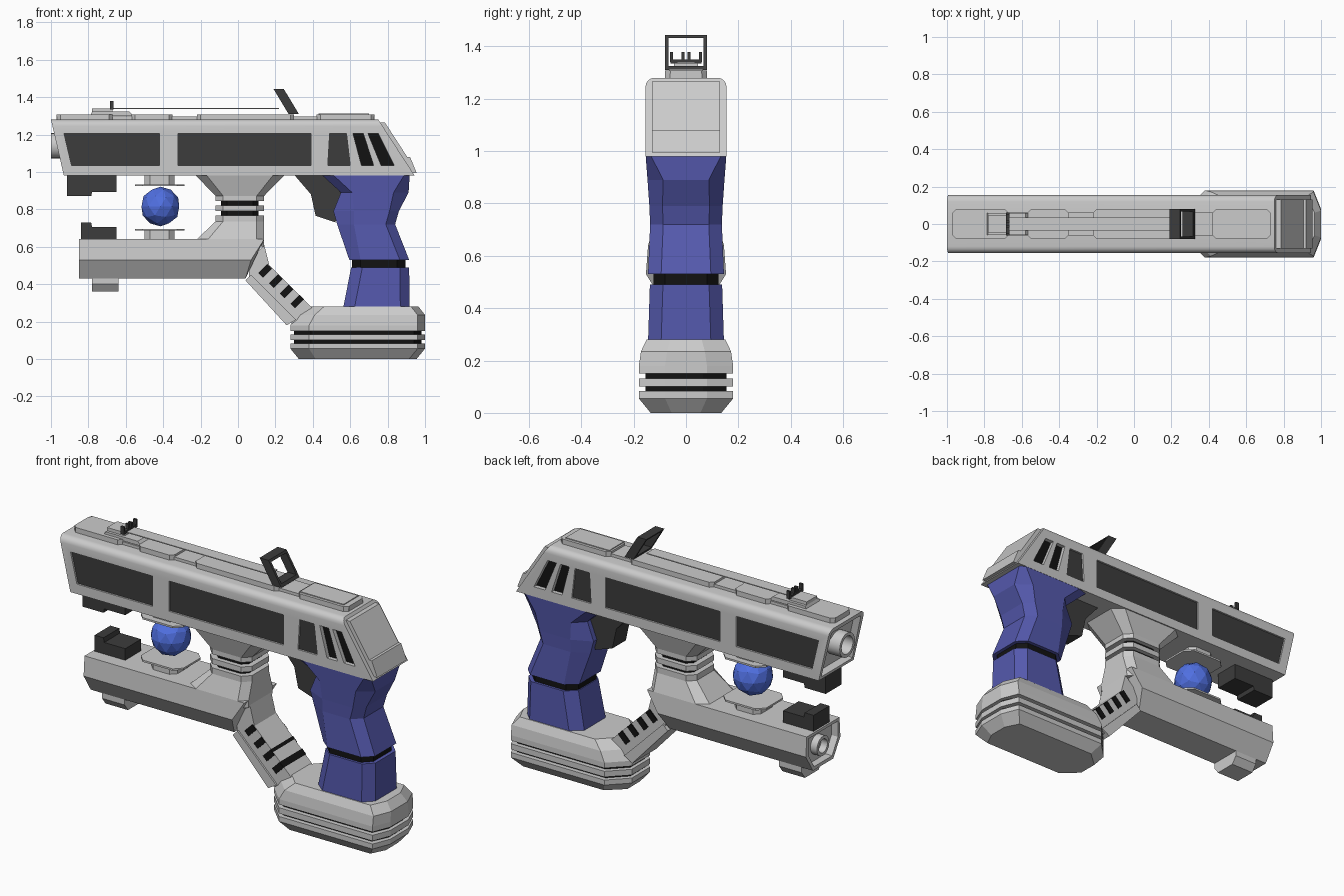
import bpy, bmesh, math


def material(name, rgb):
    m = bpy.data.materials.new(name)
    m.diffuse_color = (*rgb, 1)
    return m


DARK = material("dark_grey", (0.045, 0.045, 0.045))
BLACK = material("black", (0.006, 0.006, 0.006))
BLUE = material("grip_blue", (0.09, 0.1, 0.42))
ORB = material("orb_blue", (0.08, 0.16, 0.75))


def loft(name, rings, mat=None, recess=None, smooth=False):
    """Skin a list of equal-length point rings and cap both ends."""
    bm = bmesh.new()
    vs = [[bm.verts.new(p) for p in r] for r in rings]
    n = len(rings[0])
    for a, b in zip(vs, vs[1:]):
        for i in range(n):
            bm.faces.new((a[i], a[(i + 1) % n], b[(i + 1) % n], b[i]))
    cap = bm.faces.new(vs[0])
    bm.faces.new(vs[-1])
    bmesh.ops.recalc_face_normals(bm, faces=bm.faces)
    if recess:
        bmesh.ops.inset_individual(bm, faces=[cap], thickness=recess[0])
        bmesh.ops.inset_individual(bm, faces=[cap], thickness=0.001, depth=-recess[1])
    bmesh.ops.remove_doubles(bm, verts=bm.verts, dist=1e-5)
    me = bpy.data.meshes.new(name)
    bm.to_mesh(me)
    bm.free()
    ob = bpy.data.objects.new(name, me)
    bpy.context.collection.objects.link(ob)
    if mat:
        me.materials.append(mat)
    if smooth:
        shade(ob)
    return ob


def shade(ob):
    bpy.ops.object.select_all(action='DESELECT')
    ob.select_set(True)
    bpy.context.view_layer.objects.active = ob
    bpy.ops.object.shade_smooth_by_angle(angle=math.radians(35))


def prism(name, pts, y0, y1, mat=None):
    """Side profile (x, z) extruded along y."""
    return loft(name, [[(x, y, z) for x, z in pts] for y in (y0, y1)], mat)


def stack(name, secs, mat=None):
    """Chamfered rectangles stacked in z: (z, x0, x1, half width, front, back, side chamfer)."""
    rings = []
    for z, x0, x1, w, cf, cb, cy in secs:
        half = [(x0, -w + cy), (x0 + cf, -w), (x1 - cb, -w), (x1, -w + cy)]
        rings.append([(x, y, z) for x, y in half] + [(x, -y, z) for x, y in half[::-1]])
    return loft(name, rings, mat)


def block(name, x0, x1, w, z0, z1, mat=None, c=0):
    return stack(name, [(z, x0, x1, w, c, c, c) for z in (z0, z1)], mat)


def tube(name, x0, x1, z, r, ri):
    prof = [(x1, r), (x0, r), (x0, ri), (x0 + 0.06, ri)]
    rings = [[(x, q * math.cos(i * math.tau / 20), z + q * math.sin(i * math.tau / 20))
              for i in range(20)] for x, q in prof]
    return loft(name, rings, smooth=True)


# Upper body: rounded-top section, slanted at both ends
r = 0.035
arc = [(0.155 - r + r * math.cos(a * math.pi / 8), 1.28 - r + r * math.sin(a * math.pi / 8)) for a in range(5)]
sec = [(0.155, 0.98)] + arc
sec += [(-y, z) for y, z in sec[::-1]]
body = loft("upper_body", [[(-1 + (1.28 - z) * 0.23, y, z) for y, z in sec],
                           [(0.75 + (1.28 - z) * 0.65, y, z) for y, z in sec]], recess=(0.025, 0.04))

# Recessed side panels and vent slits
panels = [
    ([(-0.93, 1.205), (-0.42, 1.205), (-0.42, 1.035), (-0.89, 1.035)], DARK, 0.012),
    ([(-0.32, 1.205), (0.39, 1.205), (0.39, 1.035), (-0.32, 1.035)], DARK, 0.012),
    ([(0.49, 1.205), (0.58, 1.205), (0.60, 1.035), (0.48, 1.035)], DARK, 0.012),
    ([(0.615, 1.205), (0.67, 1.205), (0.725, 1.035), (0.66, 1.035)], BLACK, 0.025),
    ([(0.695, 1.205), (0.75, 1.205), (0.835, 1.035), (0.765, 1.035)], BLACK, 0.025)]
bpy.context.view_layer.objects.active = body
for pts, mat, d in panels:
    for s in (-1, 1):
        cut = prism("panel_cutter", pts, s * (0.155 - d), s * 0.2)
        mod = body.modifiers.new("cut", 'BOOLEAN')
        mod.operation, mod.solver, mod.object = 'DIFFERENCE', 'EXACT', cut
        bpy.context.view_layer.objects.active = body
        bpy.ops.object.modifier_apply(modifier=mod.name)
        bpy.data.objects.remove(cut)
        prism("side_panel", pts, s * (0.15 - d), s * (0.157 - d), mat)
shade(body)
tube("upper_muzzle", -1.0, -0.9, 1.14, 0.068, 0.05)

# Rear plate
prism("rear_plate", [(0.755, 1.265), (0.785, 1.265), (0.905, 1.08), (0.92, 1.08), (0.955, 0.995), (0.93, 0.995)],
      -0.13, 0.13)

# Top rail with notched raised plates
block("rail_base", -0.97, 0.73, 0.062, 1.275, 1.296)
for x0, x1 in ((-0.97, -0.67), (-0.57, -0.35), (-0.22, 0.30), (0.42, 0.73)):
    stack("rail_plate", [(1.275, x0, x1, 0.08, 0.02, 0.02, 0.02), (1.308, x0, x1, 0.08, 0.02, 0.02, 0.02)])
block("rail_inset", 0.43, 0.70, 0.065, 1.30, 1.313)
stack("front_sight_base", [(1.30, -0.79, -0.56, 0.06, 0, 0, 0), (1.322, -0.78, -0.58, 0.06, 0, 0, 0)])
block("front_sight_step", -0.78, -0.67, 0.045, 1.32, 1.34)
block("sight_strip", -0.67, 0.22, 0.035, 1.337, 1.342)

# Front sight: bar with prongs
block("front_sight_bar", -0.685, -0.665, 0.06, 1.335, 1.35, DARK)
for y in (-0.055, -0.012, 0.012, 0.055):
    prism("front_sight_prong", [(-0.685, 1.34), (-0.665, 1.34), (-0.665, 1.378), (-0.685, 1.378)],
          y - 0.006, y + 0.006, DARK)

# Rear sight: tilted open frame
def slant(t0, t1):
    a, b = [(0.27 - 0.08 * t, 1.31 + 0.133 * t) for t in (t0, t1)]
    return [a, (a[0] + 0.055, a[1]), (b[0] + 0.055, b[1]), b]
for s in (-1, 1):
    prism("rear_sight_side", slant(0, 1), s * 0.066, s * 0.08, DARK)
prism("rear_sight_top", slant(0.91, 1), -0.07, 0.07, DARK)
prism("rear_sight_bottom", slant(0, 0.12), -0.07, 0.07, DARK)

# Neck between the two bodies
stack("upper_neck", [(0.845, -0.12, 0.14, 0.115, 0.04, 0.04, 0.04), (0.872, -0.12, 0.14, 0.115, 0.04, 0.04, 0.04),
                     (0.985, -0.23, 0.25, 0.15, 0.06, 0.06, 0.05)])
block("neck_core", -0.09, 0.11, 0.09, 0.75, 0.86, BLACK, 0.03)
block("neck_ring", -0.12, 0.14, 0.115, 0.79, 0.82, None, 0.04)
stack("lower_neck", [(0.60, -0.22, 0.14, 0.147, 0.06, 0.04, 0.04), (0.64, -0.22, 0.14, 0.145, 0.06, 0.04, 0.04),
                     (0.735, -0.12, 0.14, 0.115, 0.04, 0.04, 0.04), (0.768, -0.12, 0.14, 0.115, 0.04, 0.04, 0.04)])

# Lower body
half = [(0.09, 0.43, 0.04), (0.153, 0.53, 0.07), (0.145, 0.64, 0.14)]
full = half + [(-y, z, x) for y, z, x in half[::-1]]
loft("lower_body", [[(-0.85, y, z) for y, z, x in full], [(x, y, z) for y, z, x in full]], recess=(0.022, 0.04))
tube("lower_muzzle", -0.85, -0.76, 0.535, 0.055, 0.038)
stack("lower_lug", [(0.36, -0.78, -0.64, 0.06, 0, 0, 0), (0.40, -0.78, -0.64, 0.09, 0, 0, 0),
                    (0.44, -0.78, -0.64, 0.09, 0, 0, 0)])

# Dark clamps facing each other near the muzzles
prism("lower_clamp", [(-0.84, 0.635), (-0.65, 0.635), (-0.65, 0.705), (-0.78, 0.705), (-0.785, 0.73), (-0.84, 0.73)],
      -0.07, 0.07, DARK)
prism("upper_clamp", [(-0.915, 0.985), (-0.915, 0.87), (-0.785, 0.87), (-0.78, 0.893), (-0.65, 0.893), (-0.65, 0.985)],
      -0.07, 0.07, DARK)

# Orb and its holders
bpy.ops.mesh.primitive_ico_sphere_add(subdivisions=2, radius=0.106, location=(-0.415, 0, 0.815))
orb = bpy.context.object
orb.name = "orb"
orb.data.materials.append(ORB)
for base, s in ((0.64, 1), (0.98, -1)):
    za, zb, zc = base - s * 0.01, base + s * 0.038, base + s * 0.056
    block("orb_mount", -0.50, -0.34, 0.08, min(za, zc - s * 0.005), max(za, zc - s * 0.005), None, 0.03)
    block("orb_plate", -0.55, -0.285, 0.115, min(zb + s * 0.008, zc), max(zb + s * 0.008, zc), None, 0.04)

# Diagonal strut with black ribs
prism("strut", [(0.14, 0.61), (0.168, 0.50), (0.40, 0.27), (0.29, 0.19), (0.06, 0.44), (0.06, 0.53)], -0.095, 0.095)
prism("strut_underplate", [(0.04, 0.42), (0.07, 0.45), (0.31, 0.21), (0.26, 0.18)], -0.105, 0.105)
for i in range(4):
    x, z = 0.142 + i * 0.057, 0.468 - i * 0.055
    prism("strut_rib", [(x + 0.015, z + 0.04), (x + 0.04, z + 0.015), (x - 0.008, z - 0.033), (x - 0.033, z - 0.008)],
          -0.1, 0.1, BLACK)

# Trigger
prism("trigger", [(0.30, 0.985), (0.39, 0.88), (0.415, 0.765), (0.52, 0.73), (0.58, 0.88), (0.56, 0.985)],
      -0.06, 0.06, DARK)

# Grip, split by a black band
stack("upper_grip", [(0.53, 0.595, 0.915, 0.145, 0.06, 0.05, 0.05), (0.72, 0.53, 0.84, 0.137, 0.09, 0.05, 0.05),
                     (0.79, 0.51, 0.86, 0.14, 0.11, 0.05, 0.05), (0.89, 0.55, 0.912, 0.147, 0.06, 0.08, 0.06),
                     (0.982, 0.45, 0.918, 0.154, 0.06, 0.03, 0.02)], BLUE)
block("grip_band", 0.61, 0.895, 0.125, 0.47, 0.55, BLACK, 0.045)
stack("lower_grip", [(0.27, 0.562, 0.918, 0.145, 0.06, 0.05, 0.05), (0.49, 0.605, 0.915, 0.138, 0.06, 0.05, 0.05)], BLUE)

# Base with grooves
stack("base_top", [(0.15, 0.28, 1.0, 0.18, 0.10, 0.04, 0.10), (0.18, 0.28, 1.0, 0.18, 0.10, 0.04, 0.10),
                   (0.235, 0.31, 1.0, 0.172, 0.10, 0.04, 0.10), (0.28, 0.37, 0.965, 0.15, 0.09, 0.04, 0.09)])
stack("base_core", [(z, 0.30, 0.98, 0.155, 0.09, 0.04, 0.09) for z in (0.05, 0.16)], BLACK)
stack("base_ring", [(z, 0.28, 1.0, 0.18, 0.10, 0.04, 0.10) for z in (0.10, 0.132)])
stack("base_bottom", [(0, 0.325, 0.955, 0.135, 0.09, 0.04, 0.08), (0.055, 0.28, 1.0, 0.18, 0.10, 0.04, 0.10),
                      (0.083, 0.28, 1.0, 0.18, 0.10, 0.04, 0.10)])
